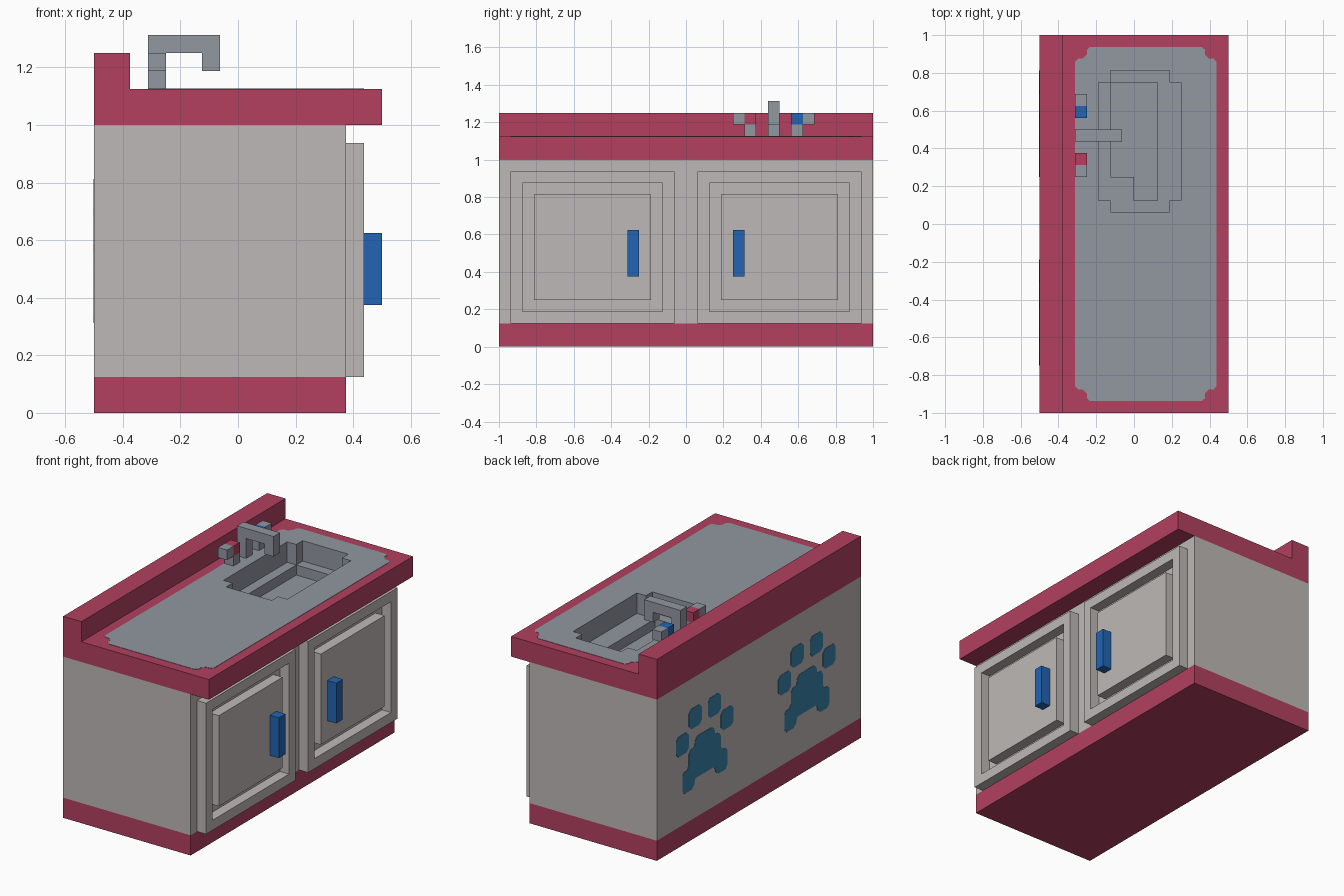
import bpy, bmesh

if "Cube" in bpy.data.objects:
    bpy.data.objects.remove(bpy.data.objects["Cube"], do_unlink=True)


def material(name, rgb):
    lin = [((c / 255 + 0.055) / 1.055) ** 2.4 for c in rgb] + [1]
    m = bpy.data.materials.new(name)
    m.use_nodes = True
    m.diffuse_color = lin
    m.node_tree.nodes["Principled BSDF"].inputs["Base Color"].default_value = lin
    return m


RED = material("raspberry_red", (179, 64, 96))
WHITE = material("warm_grey", (190, 185, 183))
STEEL = material("steel_grey", (146, 151, 160))
BLUE = material("blue", (34, 101, 179))
TEAL = material("paw_blue", (59, 131, 172))


def finish(name, bm, mat):
    bmesh.ops.recalc_face_normals(bm, faces=bm.faces)
    me = bpy.data.meshes.new(name)
    bm.to_mesh(me)
    bm.free()
    me.materials.append(mat)
    ob = bpy.data.objects.new(name, me)
    bpy.context.collection.objects.link(ob)
    return ob


def boxes(name, mat, *spans):
    """One object from boxes given as (x0, x1, y0, y1, z0, z1)."""
    bm = bmesh.new()
    for x0, x1, y0, y1, z0, z1 in spans:
        vs = bmesh.ops.create_cube(bm, size=1)["verts"]
        bmesh.ops.scale(bm, vec=(x1 - x0, y1 - y0, z1 - z0), verts=vs)
        bmesh.ops.translate(bm, vec=((x0 + x1) / 2, (y0 + y1) / 2, (z0 + z1) / 2), verts=vs)
    return finish(name, bm, mat)


def prism(name, mat, points, offset):
    """Extrude a planar outline by a vector."""
    bm = bmesh.new()
    face = bm.faces.new([bm.verts.new(p) for p in points])
    ext = bmesh.ops.extrude_face_region(bm, geom=[face])["geom"]
    bmesh.ops.translate(bm, vec=offset, verts=[v for v in ext if isinstance(v, bmesh.types.BMVert)])
    return finish(name, bm, mat)


def cut(ob, cutter):
    """Apply a boolean difference, keeping the cutter's material."""
    mod = ob.modifiers.new("cut", 'BOOLEAN')
    mod.operation, mod.solver, mod.object = 'DIFFERENCE', 'EXACT', cutter
    mod.material_mode = 'TRANSFER'
    dg = bpy.context.evaluated_depsgraph_get()
    me = bpy.data.meshes.new_from_object(ob.evaluated_get(dg))
    ob.modifiers.clear()
    ob.data = me


# Cabinet carcass and counter
boxes("plinth", RED, (-.5, .375, -1, 1, 0, .125))
body = boxes("cabinet_body", WHITE, (-.5, .375, -1, 1, .125, 1))
counter = boxes("countertop", RED, (-.5, .5, -1, 1, 1, 1.125))
boxes("backsplash", RED, (-.5, -.375, -1, 1, 1.125, 1.25))

# Steel work surface with notched corners
notch = [(0, .08), (.015, .0625), (.04, .0625), (.0625, .04), (.0625, .015), (.08, 0)]
outline = []
for sx, sy in ((-1, 1), (1, 1), (1, -1), (-1, -1)):
    corner = [(.0625 + sx * (.375 - a), sy * (.9375 - b), 1.124) for a, b in notch]
    outline += corner if sx * sy < 0 else corner[::-1]
inlay = prism("steel_worktop", STEEL, outline, (0, 0, .003))

# Cross-shaped basin opening
xs, ys = (-.1875, -.125, .1875, .25), (.0625, .125, .75, .8125)
plan = [(1, 0), (2, 0), (2, 1), (3, 1), (3, 2), (2, 2),
        (2, 3), (1, 3), (1, 2), (0, 2), (0, 1), (1, 1)]
cutter = prism("basin_cutter", STEEL, [(xs[i], ys[j], .92) for i, j in plan], (0, 0, .3))
cutter.hide_render = True
for ob in (body, counter, inlay):
    cut(ob, cutter)
bpy.data.objects.remove(cutter, do_unlink=True)

# Basin floor and its raised ledges
boxes("basin_floor", STEEL, (-.125, .125, .125, .75, .915, .9375))
boxes("basin_ledges", STEEL,
      (-.1875, -.125, .125, .75, .915, 1), (.125, .25, .125, .75, .915, 1),
      (-.125, .1875, .0625, .125, .915, 1), (-.125, .1875, .75, .8125, .915, 1),
      (-.125, 0, .125, .25, .915, 1))

# Faucet and its two taps
boxes("faucet", STEEL, (-.3125, -.25, .4375, .5, 1.125, 1.25),
      (-.3125, -.0625, .4375, .5, 1.25, 1.3125),
      (-.125, -.0625, .4375, .5, 1.1875, 1.25))
for name, mat, y, side in (("hot_tap", RED, .3125, -1), ("cold_tap", BLUE, .5625, 1)):
    arm = y + side * .0625
    boxes(name + "_base", STEEL, (-.3125, -.25, y, y + .0625, 1.125, 1.1875),
          (-.3125, -.25, arm, arm + .0625, 1.1875, 1.25))
    boxes(name + "_cap", mat, (-.3125, -.25, y, y + .0625, 1.1875, 1.25))

# Doors: frame, raised panel and handle on each side
for side, s in (("left", 1), ("right", -1)):
    def slab(x0, x1, a, b, z0, z1):
        return (x0, x1, min(s * a, s * b), max(s * a, s * b), z0, z1)
    boxes(side + "_door_frame", WHITE,
          slab(.375, .4375, .0625, .125, .125, .9375),
          slab(.375, .4375, .875, .9375, .125, .9375),
          slab(.375, .4375, .125, .875, .125, .1875),
          slab(.375, .4375, .125, .875, .875, .9375))
    boxes(side + "_door_panel", WHITE, slab(.375, .4375, .1875, .8125, .25, .8125))
    boxes(side + "_door_handle", BLUE, slab(.4375, .5, .25, .3125, .375, .625))

# Paw prints on the back: four toes and a pad each
toes = [(-.21875, .625), (-.09375, .75), (.09375, .75), (.21875, .625)]
toe = [(.0625, .04), (.04, .0625), (-.04, .0625), (-.0625, .04),
       (-.0625, -.04), (-.04, -.0625), (.04, -.0625), (.0625, -.04)]
half = [(.07, .625), (.094, .605), (.1, .57), (.14, .5625), (.156, .54), (.156, .47),
        (.175, .4475), (.2, .4475), (.219, .43), (.219, .335), (.2, .3125),
        (.13, .3125), (.105, .335), (.094, .37)]
pad = half + [(-y, z) for y, z in reversed(half)]
for k, cy in enumerate((.53125, -.46875), 1):
    for n, (ty, tz) in enumerate(toes, 1):
        prism(f"paw_{k}_toe_{n}", TEAL,
              [(-.499, cy + ty + a, tz + b) for a, b in toe], (-.003, 0, 0))
    prism(f"paw_{k}_pad", TEAL, [(-.499, cy + y, z) for y, z in pad], (-.003, 0, 0))
